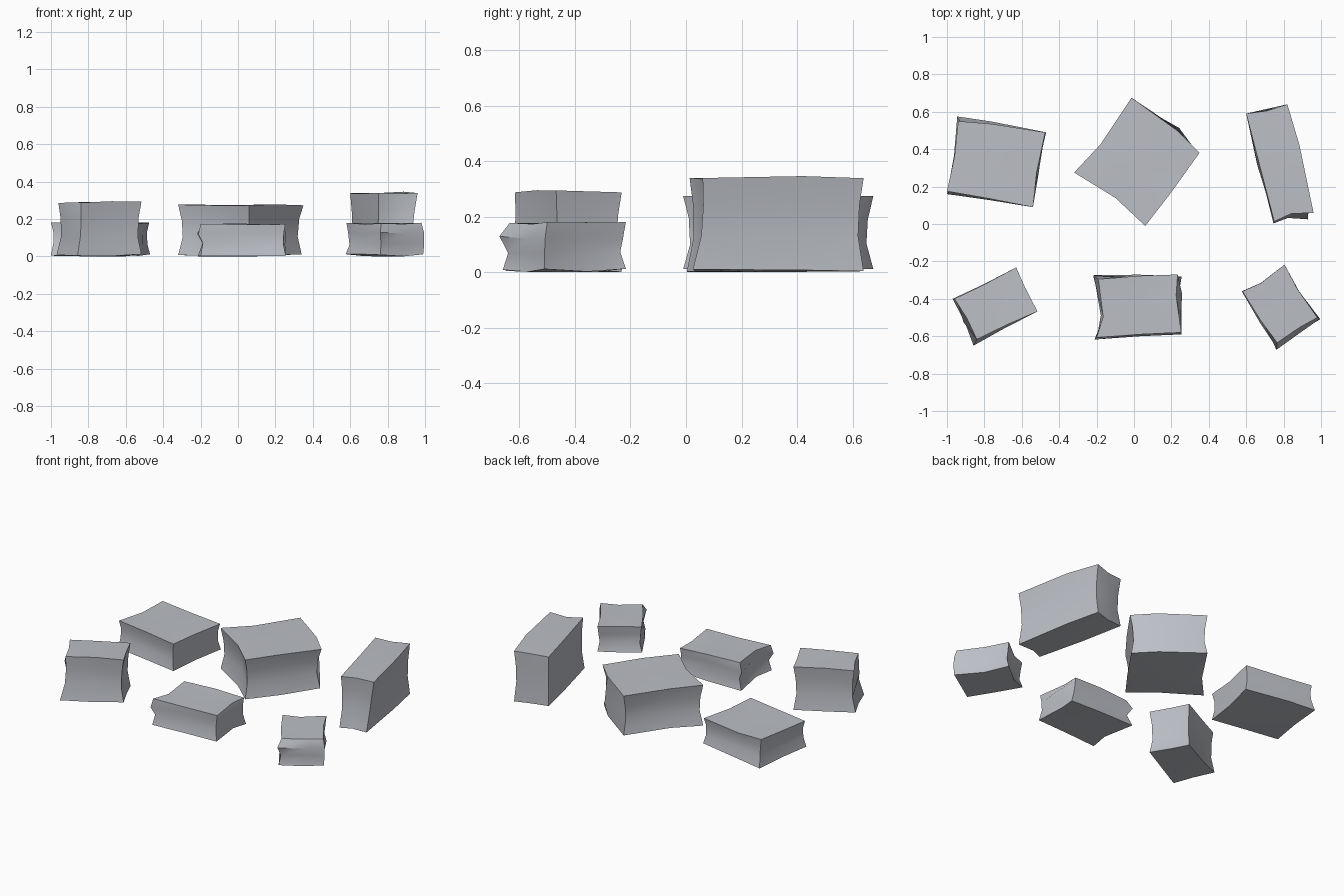
import bpy, bmesh, random
from math import radians
from mathutils import Vector

cube = bpy.data.objects.get("Cube")
if cube:
    bpy.data.objects.remove(cube, do_unlink=True)

random.seed(4)

# Plain grey stone
stone = bpy.data.materials.new("grey stone")
stone.use_nodes = True
stone_colour = (0.5, 0.52, 0.56, 1)
stone.diffuse_color = stone_colour
shader = stone.node_tree.nodes["Principled BSDF"]
shader.inputs["Base Color"].default_value = stone_colour
shader.inputs["Roughness"].default_value = 0.9


def ring_point(top, foot, centre, level, push):
    """Blend between the top outline and the foot, then push outward."""
    point = foot.lerp(top, level)
    outward = (point - centre).normalized()
    return point + outward * push


def stone_block(name, height, outline, foot_shift, waist, ridges=None):
    """Rough block: outline runs anticlockwise, corner and edge middle in turn.
    foot_shift moves the four foot corners; waist is the push of the side rings;
    ridges gives a different push at chosen outline points."""
    ridges = ridges or {}
    top = [Vector(p) for p in outline]
    shift = [Vector(s) for s in foot_shift]
    count = len(top)
    centre = sum(top, Vector((0, 0))) / count

    # Foot outline: the edge middles follow their neighbouring corners
    foot = []
    for i, point in enumerate(top):
        here = shift[i // 2]
        after = shift[(i // 2 + 1) % len(shift)]
        foot.append(point + (here if i % 2 == 0 else (here + after) / 2))

    # Rings from the ground to the top
    bm = bmesh.new()
    rings = []
    for level, side in ((0, None), (0.36, 1), (0.7, 0), (1, None)):
        ring = []
        for i in range(count):
            push = 0 if side is None else ridges.get(i, waist)[side]
            flat = ring_point(top[i], foot[i], centre, level, push)
            z = 0.006 + level * (height - 0.006) + random.uniform(-0.006, 0.006)
            ring.append(bm.verts.new((flat.x, flat.y, z)))
        rings.append(ring)

    # Side walls
    for low, high in zip(rings, rings[1:]):
        for i in range(count):
            j = (i + 1) % count
            bm.faces.new((low[i], low[j], high[j], high[i]))

    # Caps fanned around a middle point
    for ring, z in ((rings[0], 0), (rings[-1], height)):
        middle = bm.verts.new((centre.x, centre.y, z))
        for i in range(count):
            bm.faces.new((ring[i], ring[(i + 1) % count], middle))

    bmesh.ops.recalc_face_normals(bm, faces=bm.faces[:])
    mesh = bpy.data.meshes.new(name)
    bm.to_mesh(mesh)
    bm.free()
    mesh.materials.append(stone)
    block = bpy.data.objects.new(name, mesh)
    bpy.context.collection.objects.link(block)

    # Soft walls with crisp edges
    bpy.ops.object.select_all(action="DESELECT")
    block.select_set(True)
    bpy.context.view_layer.objects.active = block
    bpy.ops.object.shade_smooth_by_angle(angle=radians(40))
    return block


still = (0, 0)

# Back row
stone_block(
    "back_right_slab", 0.18,
    [(-.94, .55), (-.96, .36), (-1, .175), (-.77, .135),
     (-.54, .09), (-.52, .28), (-.475, .49), (-.76, .535)],
    [(-.005, .025), (0, -.015), still, (.005, 0)],
    waist=(-.015, -.015), ridges={5: (.01, .01)})

stone_block(
    "back_middle_block", 0.275,
    [(-.013, .675), (-.18, .425), (-.32, .275), (-.1, .14),
     (.06, -.01), (.2, .17), (.35, .38), (.23, .5)],
    [still, still, still, (-.01, 0)],
    waist=(-.02, -.025), ridges={7: (.01, .02)})

stone_block(
    "back_left_tall_block", 0.34,
    [(.6, .59), (.67, .32), (.75, .013), (.84, .055),
     (.96, .06), (.885, .42), (.82, .64), (.71, .605)],
    [still, (-.004, -.01), (-.03, -.035), still],
    waist=(-.015, -.02), ridges={1: (.01, .01), 7: (.01, .01)})

# Front row
stone_block(
    "front_right_block", 0.29,
    [(-.63, -.232), (-.8, -.323), (-.96, -.4), (-.89, -.51),
     (-.84, -.617), (-.676, -.537), (-.516, -.468), (-.585, -.334)],
    [still, (-.01, 0), (-.018, -.033), still],
    waist=(-.015, -.02), ridges={3: (.02, -.01)})

stone_block(
    "front_middle_slab", 0.17,
    [(-.19, -.295), (-.165, -.495), (-.2, -.607), (.03, -.59),
     (.253, -.58), (.225, -.38), (.233, -.27), (.03, -.277)],
    [(-.025, .022), (0, -.01), (.002, -.01), (.022, -.01)],
    waist=(-.01, -.015), ridges={0: (.025, -.02), 1: (-.01, -.02),
                                 2: (.015, -.015), 5: (.03, .02)})

stone_block(
    "front_left_slab", 0.175,
    [(.805, -.217), (.68, -.315), (.58, -.36), (.68, -.52),
     (.765, -.635), (.885, -.553), (.98, -.5), (.875, -.35)],
    [still, (-.004, 0), (-.003, -.025), (.01, -.01)],
    waist=(-.01, -.02), ridges={4: (.03, -.01), 5: (.02, -.01), 6: (.012, .01)})
